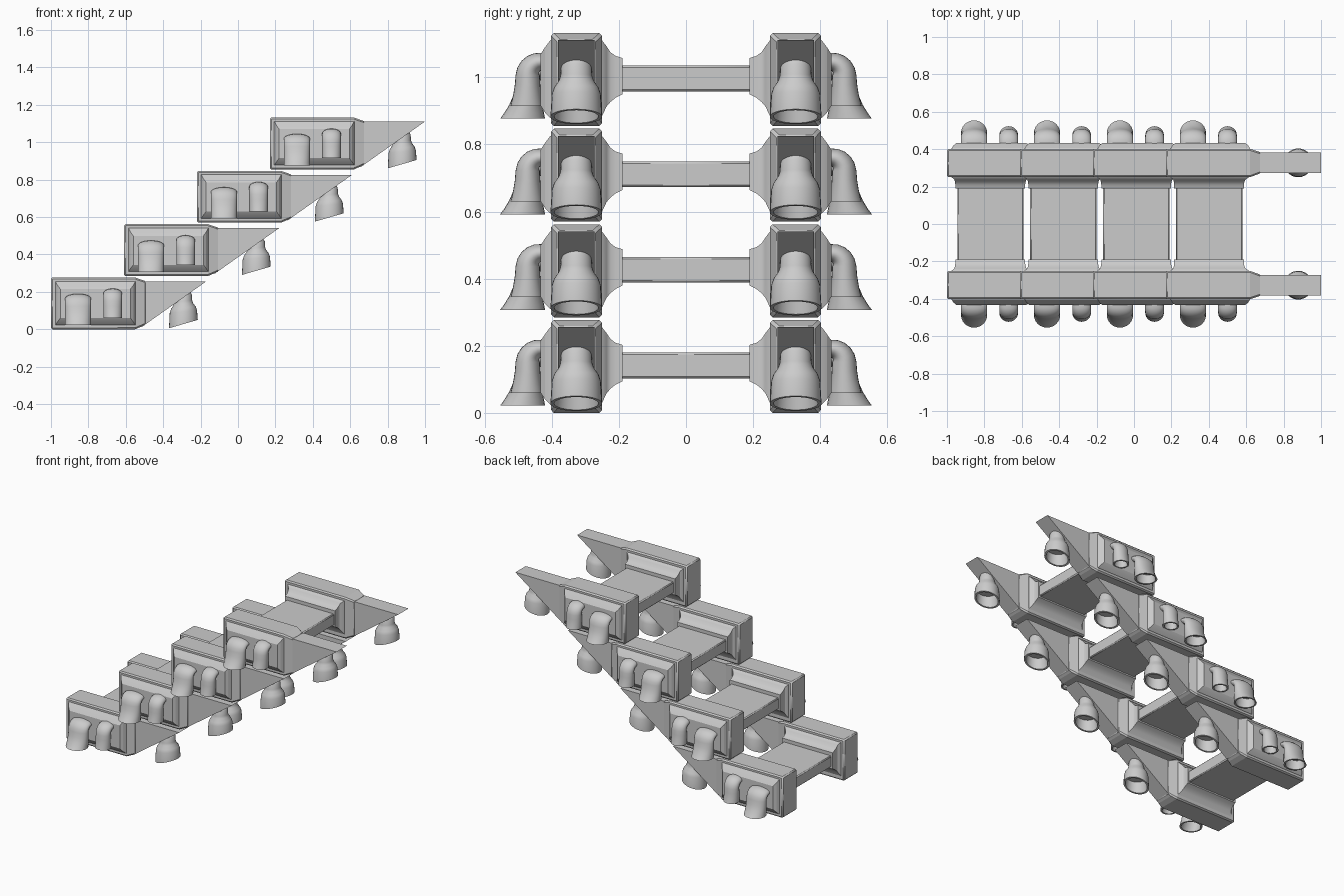
import bpy
import bmesh
from math import cos, sin, pi, radians, atan2
from mathutils import Vector

cube = bpy.data.objects.get("Cube")
if cube:
    bpy.data.objects.remove(cube, do_unlink=True)

grey = bpy.data.materials.new("light grey")
grey.use_nodes = True
grey.diffuse_color = (0.6, 0.6, 0.6, 1)
grey.node_tree.nodes["Principled BSDF"].inputs["Base Color"].default_value = (0.6, 0.6, 0.6, 1)

STEPS = 4
STEP_OFFSET = (0.39, 0, 0.285)


def loft(name, rings, mirror=True, bevel=0, angle=35):
    """Skin a closed solid over rings of points, then repeat it on both sides and every step."""
    bm = bmesh.new()
    loops = [[bm.verts.new(p) for p in ring] for ring in rings]
    for a, b in zip(loops, loops[1:]):
        n = len(a)
        for i in range(n):
            bm.faces.new((a[i], a[(i + 1) % n], b[(i + 1) % n], b[i]))
    bm.faces.new(loops[0])
    bm.faces.new(loops[-1])
    bmesh.ops.recalc_face_normals(bm, faces=bm.faces)
    mesh = bpy.data.meshes.new(name)
    bm.to_mesh(mesh)
    bm.free()
    mesh.materials.append(grey)
    obj = bpy.data.objects.new(name, mesh)
    bpy.context.collection.objects.link(obj)
    bpy.ops.object.select_all(action='DESELECT')
    obj.select_set(True)
    bpy.context.view_layer.objects.active = obj
    bpy.ops.object.shade_smooth_by_angle(angle=radians(angle))
    if bevel:
        mod = obj.modifiers.new("bevel", 'BEVEL')
        mod.width = bevel
        mod.segments = 1
        mod.limit_method = 'ANGLE'
        mod.angle_limit = radians(40)
    if mirror:
        mod = obj.modifiers.new("both sides", 'MIRROR')
        mod.use_axis = (False, True, False)
    mod = obj.modifiers.new("steps", 'ARRAY')
    mod.count = STEPS
    mod.use_relative_offset = False
    mod.use_constant_offset = True
    mod.constant_offset_displace = STEP_OFFSET
    return obj


def rect_x(x, y0, y1, z0, z1):
    return [(x, y0, z0), (x, y1, z0), (x, y1, z1), (x, y0, z1)]


def rect_y(y, x0, x1, z0, z1):
    return [(x0, y, z0), (x1, y, z0), (x1, y, z1), (x0, y, z1)]


# Side block, tapering towards the fin
loft("side_block", [rect_x(-1.0, 0.25, 0.402, 0, 0.277),
                    rect_x(-0.55, 0.25, 0.402, 0, 0.277),
                    rect_x(-0.49, 0.273, 0.382, 0.026, 0.256)], bevel=0.008, angle=15)

# Triangular fin
loft("fin", [[(-0.515, y, 0.012), (-0.17, y, 0.256), (-0.515, y, 0.256)]
             for y in (0.273, 0.382)], angle=15)

# Raised panel on the outer face
loft("outer_panel", [rect_y(0.395, -0.98, -0.545, 0.02, 0.26),
                     rect_y(0.405, -0.975, -0.55, 0.025, 0.255),
                     rect_y(0.42, -0.965, -0.56, 0.04, 0.235),
                     rect_y(0.433, -0.95, -0.575, 0.06, 0.215)], angle=15)

# Stepped cove moulding on the inner face
loft("inner_moulding", [rect_y(0.26, -0.98, -0.55, 0.025, 0.26),
                        rect_y(0.25, -0.975, -0.555, 0.03, 0.255),
                        rect_y(0.237, -0.96, -0.575, 0.058, 0.238),
                        rect_y(0.225, -0.957, -0.58, 0.072, 0.22),
                        rect_y(0.21, -0.955, -0.582, 0.084, 0.209),
                        rect_y(0.19, -0.955, -0.582, 0.094, 0.203)])

# Tread between the two side blocks
loft("tread", [rect_y(y, -0.945, -0.59, 0.103, 0.18) for y in (-0.2, 0.2)],
     mirror=False, bevel=0.006)


def pipe(name, x, rx, top, bottom, out, mouth):
    """Flattened elbow pipe leaving the panel and flaring down to an open mouth."""
    thin, bend = 0.026, 0.04
    cz = top - thin
    path = [(0.415, cz, 0, thin)]
    for i in range(6):
        a = i * pi / 10
        path.append((0.432 + bend * sin(a), cz - bend * (1 - cos(a)), a, thin + 0.002 * i))
    y0, z0 = path[-1][:2]
    for t in (0.3, 0.6, 0.85, 1.0):
        path.append((y0 + (out - y0) * t * t, z0 + (bottom - z0) * t, pi / 2,
                     0.036 + (mouth - 0.036) * t ** 1.6))
    # Hollow inside of the mouth
    path.append((out, bottom, pi / 2, mouth - 0.01))
    path.append((out - 0.01, bottom + 0.06, pi / 2, mouth - 0.026))
    rings = []
    for k, (y, z, a, r) in enumerate(path):
        w = rx - (0.01 if k >= len(path) - 2 else 0)
        rings.append([(x + w * cos(t), y + r * sin(t) * sin(a), z + r * sin(t) * cos(a))
                      for t in (2 * pi * i / 24 for i in range(24))])
    loft(name, rings, angle=50)


pipe("large_side_pipe", -0.855, 0.07, 0.19, 0.022, 0.487, 0.067)
pipe("small_side_pipe", -0.67, 0.05, 0.218, 0.06, 0.475, 0.048)

# Bottle-shaped nozzle under the fin, with a slanted open mouth
profile = [(0.02, 0.205), (0.036, 0.198), (0.045, 0.182), (0.047, 0.15), (0.052, 0.135),
           (0.066, 0.115), (0.073, 0.095), (0.077, 0.028), (0.066, 0.028), (0.06, 0.09)]
nozzle = []
for r, z in profile:
    slant = 0.29 if z < 0.06 else 0.1
    nozzle.append([(-0.292 + r * cos(t), 0.327 + r * sin(t), z + slant * r * cos(t))
                   for t in (2 * pi * i / 28 for i in range(28))])
loft("fin_nozzle", nozzle, angle=50)
